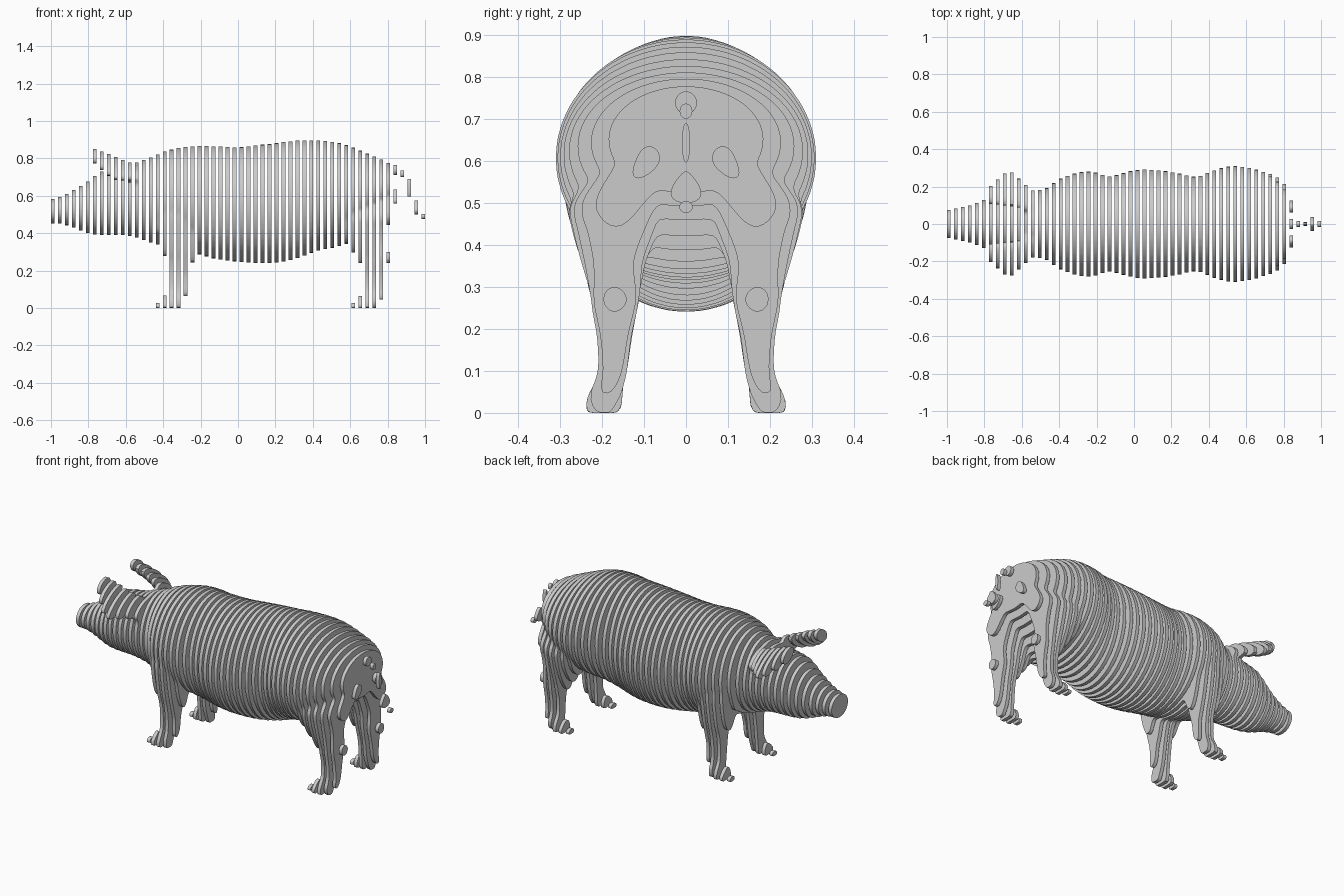
import bpy
import bmesh
from math import cos, sin, pi, radians, ceil, floor
from mathutils import Vector

cube = bpy.data.objects.get("Cube")
if cube:
    bpy.data.objects.remove(cube, do_unlink=True)

COUNT = 54
FIRST = -0.99
THICK = 0.02
PITCH = -2 * FIRST / (COUNT - 1)

grey = bpy.data.materials.new("plain grey")
grey.use_nodes = True
colour = (0.6, 0.6, 0.6, 1)
grey.diffuse_color = colour
grey.node_tree.nodes["Principled BSDF"].inputs["Base Color"].default_value = colour


def smooth_rows(rows, steps=5):
    """Catmull-Rom interpolation of the rows of a section table."""
    rows = [Vector(r) for r in rows]
    out = []
    for k in range(len(rows) - 1):
        a, b, c = rows[max(k - 1, 0)], rows[k], rows[k + 1]
        d = rows[min(k + 2, len(rows) - 1)]
        for s in range(steps):
            t = s / steps
            out.append(b + (c - a) * t / 2 + (a - b * 2.5 + c * 2 - d / 2) * t * t
                       + (b * 3 - a - c * 3 + d) * t ** 3 / 2)
    return out + [rows[-1]]


def ellipse(centre, u, v, sides=40):
    angles = [2 * pi * k / sides for k in range(sides)]
    return [centre + u * cos(a) + v * sin(a) for a in angles]


def loft(bm, rings):
    """Closed skin through rings that have equal point counts."""
    rings = [[bm.verts.new(p) for p in ring] for ring in rings]
    n = len(rings[0])
    for low, high in zip(rings, rings[1:]):
        for k in range(n):
            bm.faces.new((low[k - 1], low[k], high[k], high[k - 1]))
    bm.faces.new(rings[0])
    bm.faces.new(rings[-1])


def slab(bm, points, x):
    """One flat plate with the given outline."""
    loft(bm, [[Vector((x + s * THICK / 2, y, z)) for y, z in points] for s in (-1, 1)])


def finish(bm, name):
    bmesh.ops.recalc_face_normals(bm, faces=bm.faces[:])
    mesh = bpy.data.meshes.new(name)
    bm.to_mesh(mesh)
    bm.free()
    obj = bpy.data.objects.new(name, mesh)
    bpy.context.collection.objects.link(obj)
    mesh.materials.append(grey)
    return obj


def shade(obj):
    bpy.ops.object.select_all(action='DESELECT')
    obj.select_set(True)
    bpy.context.view_layer.objects.active = obj
    bpy.ops.object.shade_smooth_by_angle(angle=radians(40))


# Snout, head and trunk: x, bottom, top, half width
TRUNK = [
    (-1.03, .45, .575, .07), (-.95, .45, .595, .085), (-.88, .43, .63, .1),
    (-.8, .4, .68, .13), (-.73, .39, .73, .155), (-.62, .39, .75, .175),
    (-.54, .375, .78, .18), (-.47, .35, .805, .19), (-.4, .33, .835, .24),
    (-.3, .3, .86, .275), (-.22, .29, .866, .28), (-.13, .265, .866, .255),
    (0, .247, .86, .287), (.1, .24, .87, .29), (.22, .245, .885, .275),
    (.33, .27, .897, .253), (.42, .305, .897, .285), (.52, .325, .887, .31),
    (.6, .35, .865, .303), (.67, .4, .835, .287), (.73, .46, .81, .258),
    (.8, .52, .78, .19), (.83, .55, .75, .13)]

# Legs: z, front x, back x, inner y, outer y
FRONT_LEG = [
    (0, -.44, -.3, .155, .24), (.02, -.44, -.297, .152, .24),
    (.05, -.405, -.285, .15, .23), (.1, -.383, -.268, .14, .21),
    (.18, -.378, -.265, .128, .21), (.25, -.385, -.24, .115, .22),
    (.31, -.405, -.225, .1, .235), (.4, -.43, -.2, .06, .25),
    (.5, -.44, -.18, .03, .26), (.62, -.41, -.2, .04, .24)]
BACK_LEG = [
    (0, .605, .735, .155, .24), (.02, .605, .745, .152, .24),
    (.05, .64, .77, .15, .23), (.1, .668, .78, .14, .21),
    (.18, .67, .79, .13, .212), (.235, .655, .802, .118, .222),
    (.27, .635, .817, .112, .226), (.31, .605, .8, .105, .235),
    (.36, .57, .79, .095, .25), (.43, .52, .8, .065, .27),
    (.5, .5, .825, .04, .275), (.6, .5, .848, -.02, .2),
    (.68, .52, .82, 0, .19), (.74, .56, .76, .02, .14)]

# Drooping ears: x, y, z, long radius
EAR = [
    (-.785, .15, .818, .05), (-.766, .155, .812, .056), (-.728, .17, .787, .08),
    (-.691, .185, .765, .1), (-.654, .185, .746, .108), (-.616, .165, .738, .092),
    (-.579, .14, .73, .08), (-.54, .12, .715, .07)]

solid = bmesh.new()
loft(solid, [ellipse(Vector((x, 0, (lo + hi) / 2)), Vector((0, w, 0)), Vector((0, 0, (hi - lo) / 2)))
             for x, lo, hi, w in map(tuple, [r for r in smooth_rows(TRUNK)])])

tilt = radians(-31)
for side in (-1, 1):
    for leg in (FRONT_LEG, BACK_LEG):
        rings = []
        for z, x0, x1, y0, y1 in smooth_rows(leg):
            rings.append(ellipse(Vector(((x0 + x1) / 2, side * (y0 + y1) / 2, z)),
                                 Vector(((x1 - x0) / 2, 0, 0)), Vector((0, (y1 - y0) / 2, 0))))
        loft(solid, rings)
    rings = []
    for x, y, z, r in smooth_rows(EAR):
        along = Vector((0, side * cos(tilt), sin(tilt)))
        across = Vector((0, -side * sin(tilt), cos(tilt)))
        rings.append(ellipse(Vector((x, side * y, z)), along * r, across * 0.034))
    loft(solid, rings)

# Merge the parts into one skin, used only for its cross-sections
helper = finish(solid, "solid_helper")
helper.hide_render = True
remesh = helper.modifiers.new("merge", 'REMESH')
remesh.mode = 'VOXEL'
remesh.voxel_size = 0.009
relax = helper.modifiers.new("relax", 'SMOOTH')
relax.iterations = 3
skin = helper.evaluated_get(bpy.context.evaluated_depsgraph_get()).to_mesh()
points = [v.co.copy() for v in skin.vertices]

# Link the skin edges crossed by each cutting plane
links = [{} for _ in range(COUNT)]
for poly in skin.polygons:
    xs = [points[v].x for v in poly.vertices]
    first = max(0, ceil((min(xs) - FIRST) / PITCH))
    last = min(COUNT - 1, floor((max(xs) - FIRST) / PITCH))
    for i in range(first, last + 1):
        x = FIRST + i * PITCH
        hits = [k for k in poly.edge_keys if (points[k[0]].x < x) != (points[k[1]].x < x)]
        for a, b in zip(hits[::2], hits[1::2]):
            links[i].setdefault(a, []).append(b)
            links[i].setdefault(b, []).append(a)

# Follow the links round each outline and make a plate of it
body = bmesh.new()
for i, table in enumerate(links):
    x = FIRST + i * PITCH
    while table:
        key, outline = next(iter(table)), []
        while key in table:
            a, b = points[key[0]], points[key[1]]
            p = a.lerp(b, (x - a.x) / (b.x - a.x))
            outline.append(Vector((p.y, p.z)))
            key = next((k for k in table.pop(key) if k in table), None)
        if len(outline) < 8:
            continue
        for _ in range(2):
            n = len(outline)
            outline = [(outline[k - 1] + outline[k] * 2 + outline[(k + 1) % n]) / 4 for k in range(n)]
        slab(body, outline if len(outline) < 40 else outline[::2], x)
shade(finish(body, "body_slices"))

helper.to_mesh_clear()
bpy.data.objects.remove(helper, do_unlink=True)

# Hanging tail with a tuft: slice, z, half width, half height, taper
tail = bmesh.new()
for i, z, w, h, taper in [(49, .738, .026, .027, 0), (50, .718, .015, .018, 0),
                          (51, .643, .01, .047, 0), (52, .537, .033, .038, .5),
                          (53, .49, .016, .014, 0)]:
    angles = [2 * pi * k / 32 for k in range(32)]
    slab(tail, [(w * cos(a) * (1 - taper * sin(a)), z + h * sin(a)) for a in angles],
         FIRST + i * PITCH)
shade(finish(tail, "tail_slices"))
